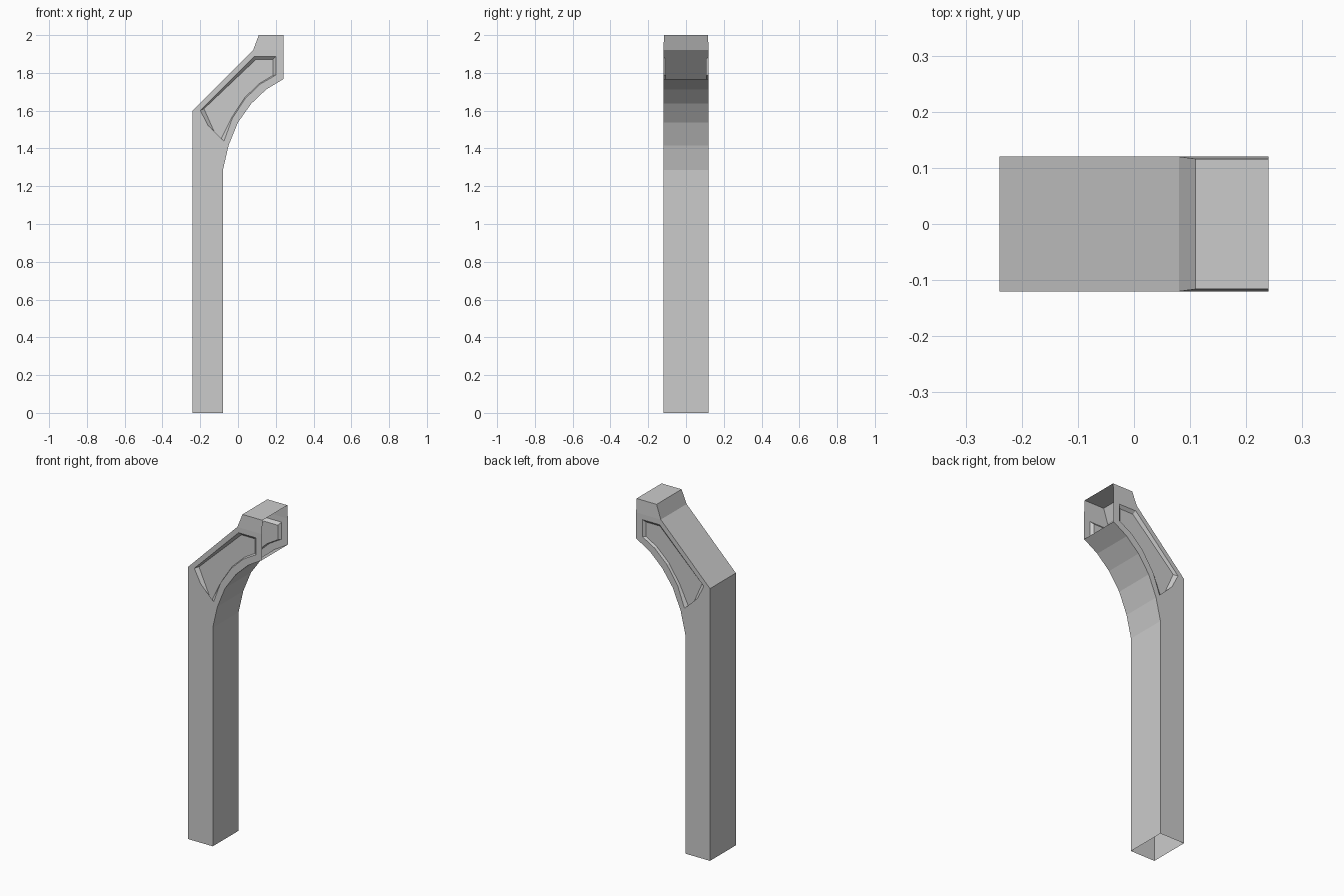
import bpy, bmesh

if "Cube" in bpy.data.objects:
    bpy.data.objects.remove(bpy.data.objects["Cube"])

HALF, TOP_HALF, FLOOR = 0.12, 0.116, 0.105

# Profiles in (x, z): the arm outline, the panel rim and the recessed panel floor
arm = [(-.24, 1.6), (.08, 1.92), (.24, 1.92), (.24, 1.767),
       (.15, 1.713), (.07, 1.637), (0, 1.538), (-.05, 1.416)]
rim = [(-.2, 1.602), (.088, 1.888), (.2, 1.888), (.2, 1.788),
       (.12, 1.742), (.04, 1.666), (-.03, 1.56), (-.092, 1.39)]
panel = [(-.18, 1.61), (.096, 1.872), (.185, 1.872), (.185, 1.787),
         (.115, 1.745), (.036, 1.67), (-.033, 1.565), (-.1, 1.43)]
foot = [(-.08, 1.285), (-.08, 0), (-.24, 0)]
cap = [(.11, 2), (.24, 2)]

bm = bmesh.new()


def ring(points, y):
    return [bm.verts.new((x, y, z)) for x, z in points]


# Both sides: framed recess, post side and tapered cap side
sides = []
for s in (-1, 1):
    a, r, p = ring(arm, s * HALF), ring(rim, s * HALF), ring(panel, s * FLOOR)
    f, c = ring(foot, s * HALF), ring(cap, s * TOP_HALF)
    for i in range(8):
        j = (i + 1) % 8
        bm.faces.new((a[i], a[j], r[j], r[i]))
        bm.faces.new((r[i], r[j], p[j], p[i]))
    bm.faces.new(p)
    bm.faces.new((a[0], a[7], *f))
    bm.faces.new((a[1], c[0], c[1], a[2]))
    # Back/top path and underside path; the foot and the arm end stay open
    sides.append(([f[2], a[0], a[1], c[0], c[1]],
                  [a[3], a[4], a[5], a[6], a[7], f[0], f[1]]))

# Walls joining the two sides
for left, right in zip(*sides):
    for i in range(len(left) - 1):
        bm.faces.new((left[i], left[i + 1], right[i + 1], right[i]))

# Consistent outward normals
bmesh.ops.recalc_face_normals(bm, faces=bm.faces)
back = min(bm.faces, key=lambda f: f.calc_center_median().x)
if back.normal.x > 0:
    bmesh.ops.reverse_faces(bm, faces=bm.faces)

mesh = bpy.data.meshes.new("curved_support_post")
bm.to_mesh(mesh)
bm.free()
bpy.context.collection.objects.link(bpy.data.objects.new("curved_support_post", mesh))
